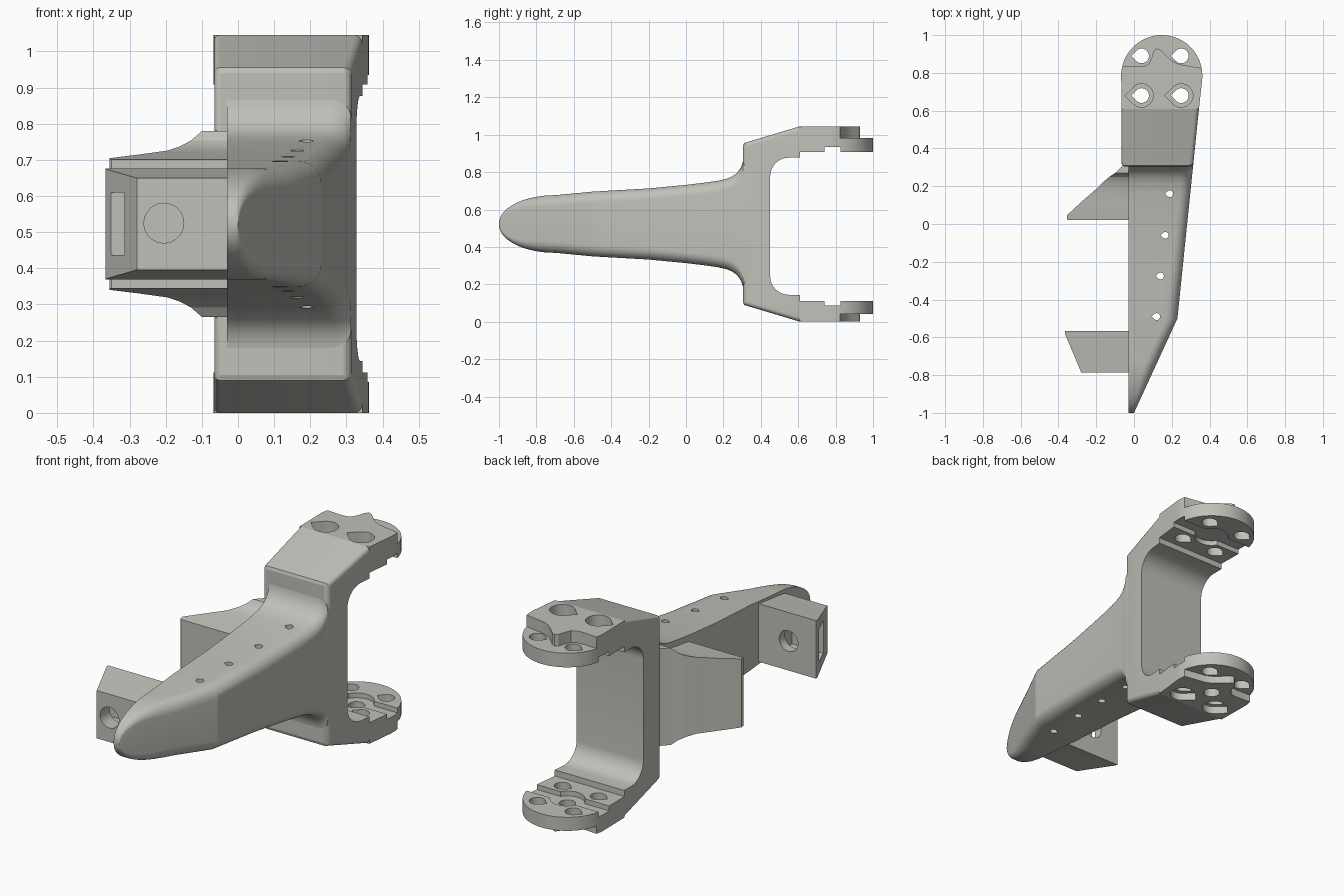
import bpy, bmesh, math

if "Cube" in bpy.data.objects:
    bpy.data.objects.remove(bpy.data.objects["Cube"])

MID = 0.5225
grey = bpy.data.materials.new("warm grey")
grey.diffuse_color = (0.53, 0.53, 0.49, 1)
grey.use_nodes = True
grey.node_tree.nodes["Principled BSDF"].inputs["Base Color"].default_value = grey.diffuse_color


def finish(bm, name):
    bmesh.ops.recalc_face_normals(bm, faces=bm.faces)
    me = bpy.data.meshes.new(name)
    bm.to_mesh(me)
    bm.free()
    me.materials.append(grey)
    ob = bpy.data.objects.new(name, me)
    bpy.context.collection.objects.link(ob)
    return ob


def loft(name, rings):
    bm = bmesh.new()
    rows = [[bm.verts.new(p) for p in ring] for ring in rings]
    n = len(rows[0])
    for a, b in zip(rows, rows[1:]):
        for i in range(n):
            j = (i + 1) % n
            bm.faces.new((a[i], a[j], b[j], b[i]))
    bm.faces.new(rows[0])
    bm.faces.new(rows[-1])
    return finish(bm, name)


def prism(name, pts, z0, z1):
    return loft(name, [[(x, y, z) for x, y in pts] for z in (z0, z1)])


def box(name, x0, x1, y0, y1, z0, z1):
    return prism(name, [(x0, y0), (x1, y0), (x1, y1), (x0, y1)], z0, z1)


def arc(cx, cy, r, a0, a1, n):
    return [(cx + r * math.cos(math.radians(a0 + (a1 - a0) * i / n)),
             cy + r * math.sin(math.radians(a0 + (a1 - a0) * i / n))) for i in range(n + 1)]


def teardrop(cx, cy, r):
    return arc(cx, cy, r, -135, 135, 24) + [(cx - 1.414 * r, cy)]


def cut(ob, *cutters):
    for c in cutters:
        m = ob.modifiers.new("cut", 'BOOLEAN')
        m.operation, m.object, m.solver = 'DIFFERENCE', c, 'EXACT'
        bpy.context.view_layer.objects.active = ob
        bpy.ops.object.modifier_apply(modifier=m.name)
        bpy.data.objects.remove(c, do_unlink=True)


def right_edge(y):
    if y < -0.5:
        return 0.23 * (y + 1) / 0.5
    return 0.23 + (y + 0.5) * 0.1026


def section(y, xl, xr, h, r):
    # rectangle with both right corners rounded
    r = min(r, 0.9 * h, 0.45 * (xr - xl))
    low = arc(xr - r, MID - h + r, r, -90, 0, 8)
    high = arc(xr - r, MID + h - r, r, 0, 90, 8)
    pts = [(xl, MID - h)] + low + high + [(xl, MID + h)]
    return [(x, y, z) for x, z in pts]


# Main arm: tapered nose flaring into the yoke
stations = [(-0.7 - 0.3 * math.cos(t), 0.004 + 0.15 * math.sin(t))
            for t in [math.pi / 2 * i / 16 for i in range(17)]]
stations += [(-0.5, 0.173), (-0.2, 0.190), (0, 0.209), (0.1, 0.221), (0.17, 0.231),
             (0.215, 0.241), (0.245, 0.253), (0.268, 0.269), (0.285, 0.289),
             (0.296, 0.309), (0.303, 0.330), (0.306, 0.35), (0.35, 0.35)]
arm = loft("main_arm", [section(y, -0.03, right_edge(y), h, 0.06) for y, h in stations])
cut(arm, *[prism("pin_cutter", teardrop(x, y, 0.018), -0.1, 1.2)
           for x, y in ((0.19, 0.16), (0.165, -0.06), (0.14, -0.275), (0.12, -0.49))])

# Yoke: C-shaped side profile, its right side following the slanted edge
outer = [(0.61, 1.045), (0.31, 0.955), (0.305, 0.94), (0.305, 0.105), (0.31, 0.09), (0.61, 0.0)]
inner = ([(0.61, 0.144)] + arc(0.55, 0.244, 0.1, 270, 180, 9)
         + arc(0.55, 0.777, 0.1, 180, 90, 9) + [(0.61, 0.877)])
profile = outer + inner
bm = bmesh.new()
left = [bm.verts.new((-0.065, y, z)) for y, z in profile]
right = [bm.verts.new((right_edge(y), y, z)) for y, z in profile]
bm.faces.new(left)
bm.faces.new(right)
n = len(profile)
for i in range(n):
    j = (i + 1) % n
    bm.faces.new((left[i], left[j], right[j], right[i]))
for side, width in ((left, 0.018), (right, 0.035)):
    vs = [v for v in side if v.is_valid][:len(outer)]
    edges = [bm.edges.get((a, b)) for a, b in zip(vs, vs[1:])]
    bmesh.ops.bevel(bm, geom=[e for e in edges if e], offset=width, segments=7,
                    profile=0.5, affect='EDGES', clamp_overlap=True)
finish(bm, "yoke")

# Rounded mounting plates, stepped outside and pocketed inside
CX, CY, R = 0.147, 0.785, 0.215
plan = [(-0.065, 0.61), (right_edge(0.61), 0.61)] + arc(CX, CY, R, -6, 180, 44)
wave = [(-0.2, 0.845), (0.02, 0.833), (0.055, 0.835), (0.08, 0.85), (0.095, 0.885),
        (0.105, 0.918), (0.12, 0.93), (0.14, 0.922), (0.18, 0.882), (0.205, 0.862),
        (0.24, 0.845), (0.5, 0.80), (0.5, 1.2), (-0.2, 1.2)]


def plate(name, out, step, face):
    """out: outer z, step: level of the outside recess, face: inner z"""
    s = 1 if out > face else -1
    ob = prism(name, plan, min(out, face), max(out, face))
    cutters = [prism("step_cutter", wave, *sorted((step, out + s * 0.1)))]
    for x in (0.04, 0.25):
        cutters.append(prism("bore_cutter", teardrop(x, 0.68, 0.062), *sorted((step, out + s * 0.1))))
        for y in (0.68, 0.89):
            cutters.append(prism("hole_cutter", teardrop(x, y, 0.039), -0.2, 1.3))
    # cross channel widening round the middle
    pocket = ([(-0.3, 0.74), (0.06, 0.74)] + arc(CX, CY, 0.085, 212, 328, 14)
              + [(0.5, 0.74), (0.5, 0.825)] + arc(CX, CY, 0.085, 28, 152, 14) + [(-0.3, 0.825)])
    cutters.append(prism("channel_cutter", pocket, *sorted((face - s * 0.1, face + s * 0.026))))
    if s < 0:
        cutters.append(prism("centre_cutter", arc(CX, CY, 0.04, 0, 350, 35), -0.2, 0.3))
    cut(ob, *cutters)


plate("upper_plate", 1.045, 0.983, 0.908)
plate("lower_plate", 0.0, 0.04, 0.112)

# Rear side wing: triangular in plan, flaring toward the yoke
wing = [(0.02, -0.35, 0.178), (0.026, -0.356, 0.179), (0.045, -0.356, 0.182),
        (0.12, -0.275, 0.192), (0.19, -0.195, 0.203), (0.225, -0.16, 0.215),
        (0.25, -0.13, 0.231), (0.27, -0.10, 0.257), (0.31, -0.06, 0.258)]
loft("rear_wing", [[(xl, y, MID - h), (0.02, y, MID - h), (0.02, y, MID + h), (xl, y, MID + h)]
                   for y, xl, h in wing])

# Front lug: tapered block with a round hole and a side slot
lug = loft("front_lug", [[(xl, y, MID - h), (0.0, y, MID - h), (0.0, y, MID + h), (xl, y, MID + h)]
                         for y, xl, h in ((-0.785, -0.28, 0.127), (-0.58, -0.366, 0.152),
                                          (-0.567, -0.366, 0.154))])
bore = loft("bore_cutter", [[(x, y, z) for x, z in arc(-0.205, 0.525, 0.055, 0, 350, 35)]
                            for y in (-1.0, -0.4)])
cut(lug, bore, box("slot_cutter", -0.5, -0.13, -0.705, -0.615, 0.437, 0.61))

# Smooth the rounded surfaces, keep the edges sharp
for ob in bpy.context.scene.objects:
    ob.select_set(True)
    bpy.context.view_layer.objects.active = ob
bpy.ops.object.shade_smooth_by_angle(angle=math.radians(18))
